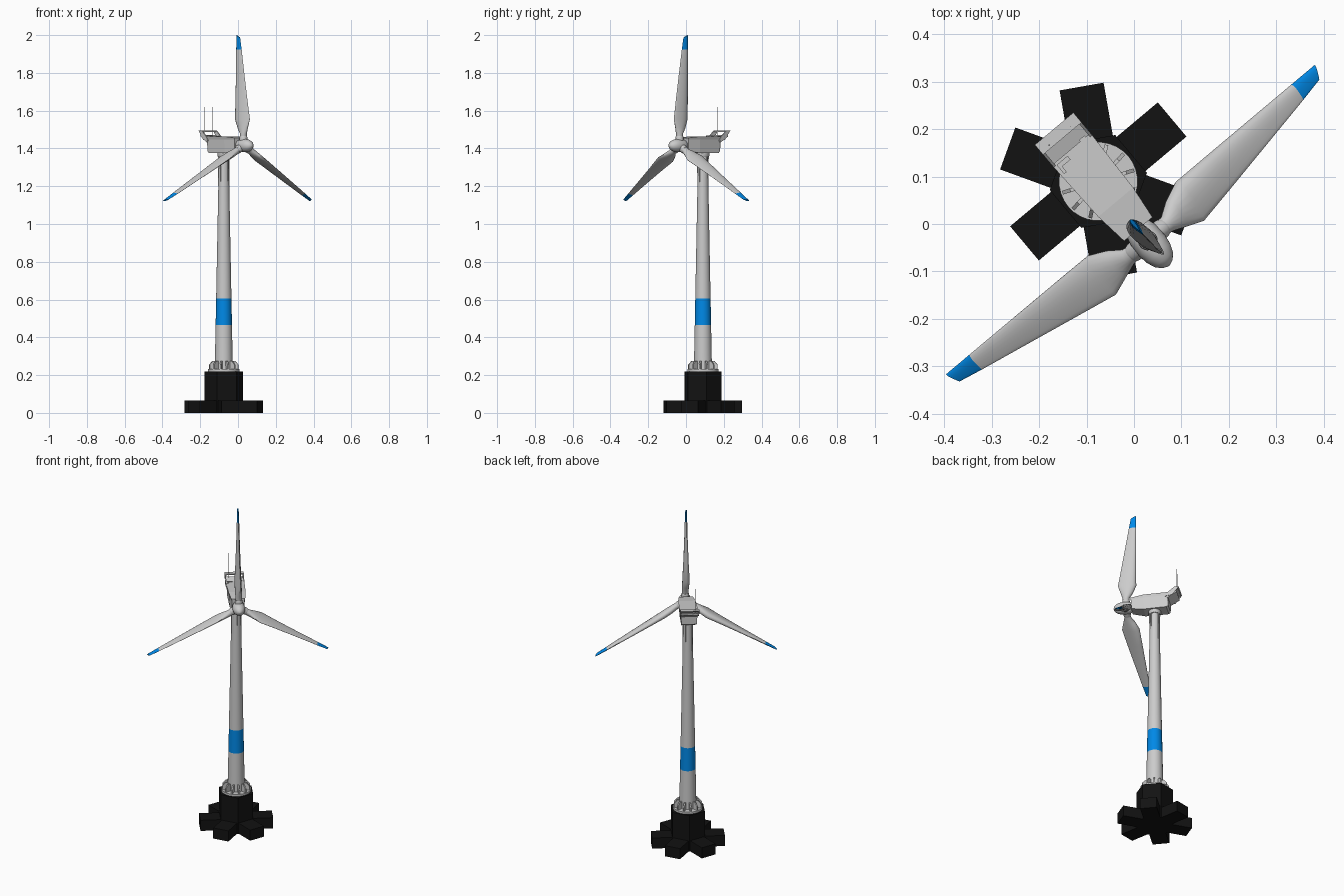
import bpy, bmesh
from math import sin, cos, pi, radians
from mathutils import Matrix, Vector

if "Cube" in bpy.data.objects:
    bpy.data.objects.remove(bpy.data.objects["Cube"])

# Local frame: +x points from nacelle to hub, y runs across; all is turned -50 degrees at the end
YAW = Matrix.Rotation(radians(-50), 4, 'Z')
TU = -0.117      # tower axis
HUB_Z = 1.415


def material(name, rgb):
    m = bpy.data.materials.new(name)
    m.diffuse_color = (*rgb, 1)
    m.use_nodes = True
    m.node_tree.nodes["Principled BSDF"].inputs["Base Color"].default_value = m.diffuse_color
    return m


BLUE = material("blue_paint", (0.0, 0.25, 0.8))
BLACK = material("black_base", (0.006, 0.006, 0.006))


def loft(name, rings, mat=None, smooth=35, place=Matrix()):
    """Skin a list of equal-sized point rings and cap both ends."""
    bm = bmesh.new()
    vr = [[bm.verts.new(p) for p in r] for r in rings]
    n = len(vr[0])
    for a, b in zip(vr, vr[1:]):
        for i in range(n):
            j = (i + 1) % n
            bm.faces.new((a[i], a[j], b[j], b[i]))
    bm.faces.new(vr[0][::-1])
    bm.faces.new(vr[-1])
    bmesh.ops.recalc_face_normals(bm, faces=bm.faces)
    bm.transform(YAW @ place)
    me = bpy.data.meshes.new(name)
    bm.to_mesh(me)
    bm.free()
    ob = bpy.data.objects.new(name, me)
    bpy.context.collection.objects.link(ob)
    if mat:
        me.materials.append(mat)
    if smooth:
        bpy.ops.object.select_all(action='DESELECT')
        ob.select_set(True)
        bpy.context.view_layer.objects.active = ob
        bpy.ops.object.shade_smooth_by_angle(angle=radians(smooth))
    return ob


def lathe(name, prof, mat=None, n=32, place=Matrix.Translation((TU, 0, 0)), start=0, smooth=35):
    rings = [[(r * cos(start + 2 * pi * i / n), r * sin(start + 2 * pi * i / n), z)
              for i in range(n)] for r, z in prof]
    return loft(name, rings, mat, smooth, place)


def prism(name, pts, y0, y1, mat=None, place=Matrix()):
    """Extrude an x-z outline from y0 to y1."""
    return loft(name, [[(x, y, z) for x, z in pts] for y in (y0, y1)], mat, 0, place)


def box(name, x0, x1, y0, y1, z0, z1, mat=None, place=Matrix()):
    return prism(name, [(x0, z0), (x1, z0), (x1, z1), (x0, z1)], y0, y1, mat, place)


def around(k, n, offset=0):
    return Matrix.Translation((TU, 0, 0)) @ Matrix.Rotation(2 * pi * k / n + offset, 4, 'Z')


# Foundation: hexagonal column with six arms
lathe("foundation_column", [(0.104, 0), (0.104, 0.22)], BLACK, 6, start=0, smooth=0)
for k in range(6):
    box("foundation_arm", 0.06, 0.203, -0.047, 0.047, 0, 0.065, BLACK, around(k, 6, pi / 6))

# Tower: flange, gussets, tapered tube with a blue band
lathe("tower_flange", [(0.083, 0.22), (0.083, 0.232)])
for k in range(12):
    prism("flange_gusset", [(0.04, 0.23), (0.079, 0.23), (0.079, 0.255), (0.062, 0.275), (0.04, 0.275)],
          -0.004, 0.004, place=around(k, 12, 0.13))


def tower_radius(z):
    return 0.048 - (z - 0.23) * 0.0195


def tower(name, z0, z1, mat=None):
    lathe(name, [(tower_radius(z0), z0), (tower_radius(z1), z1)], mat)


tower("tower_lower", 0.225, 0.465)
tower("tower_band", 0.465, 0.605, BLUE)
tower("tower_upper", 0.605, 1.37)
for k in range(8):
    prism("tower_head_rib", [(0.02, 1.17), (0.029, 1.17), (0.031, 1.365), (0.02, 1.365)],
          -0.002, 0.002, place=around(k, 8, 0.2))
lathe("yaw_collar", [(0.031, 1.355), (0.034, 1.36), (0.034, 1.385)])

# Nacelle body: cross-sections along its length (x, half width, bottom, top)
def nacelle_part(name, stations):
    loft(name, [[(x, -w * 0.9, b), (x, w * 0.9, b), (x, w, t), (x, -w, t)]
                for x, w, b, t in stations], smooth=0)


nacelle_part("nacelle_body", [(-0.2, 0.047, 1.385, 1.445), (-0.19, 0.048, 1.377, 1.447),
                              (-0.06, 0.046, 1.375, 1.447), (0.012, 0.036, 1.39, 1.447)])
nacelle_part("nacelle_roof", [(-0.206, 0.053, 1.446, 1.464), (-0.06, 0.048, 1.446, 1.464),
                              (0.014, 0.039, 1.446, 1.456)])

# Rear cooler: sloping floor, side cheeks and upper bar
prism("cooler_floor", [(-0.195, 1.43), (-0.195, 1.455), (-0.248, 1.472), (-0.25, 1.464)], -0.05, 0.05)
for s in (-1, 1):
    prism("cooler_cheek", [(-0.185, 1.44), (-0.2, 1.464), (-0.235, 1.494), (-0.262, 1.494), (-0.225, 1.446)],
          s * 0.05 - 0.003, s * 0.05 + 0.003)
prism("cooler_bar", [(-0.236, 1.486), (-0.258, 1.486), (-0.262, 1.494), (-0.235, 1.494)], -0.05, 0.05)

# Instrument masts
lathe("mast_main", [(0.002, 1.465), (0.0015, 1.62)], n=8, place=Matrix.Translation((-0.242, -0.03, 0)))
lathe("mast_thin", [(0.0008, 1.465), (0.0005, 1.62)], n=6, place=Matrix.Translation((-0.244, 0.03, 0)))

# Roof hatches
box("roof_hatch_long", -0.2, -0.19, -0.04, -0.015, 1.463, 1.468)
box("roof_hatch_side", -0.2, -0.175, -0.045, -0.038, 1.463, 1.468)
box("roof_hatch_small", -0.21, -0.198, 0.025, 0.04, 1.463, 1.467)

# Hub spinner, lathed along the rotor axis
AXIS = Matrix.Translation((0, 0, HUB_Z)) @ Matrix.Rotation(pi / 2, 4, 'Y')
lathe("hub_spinner", [(0.024, 0.005), (0.03, 0.015), (0.034, 0.03), (0.035, 0.06), (0.032, 0.08),
                      (0.025, 0.098), (0.014, 0.11), (0.002, 0.115)], place=AXIS)


# Blades: section rings (radius, back edge, front edge, thickness, sharpness, twist)
def section(r, back, front, thick, sharp, twist, slant=0.0):
    mid, half = (back + front) / 2, (front - back) / 2
    pts = []
    for i in range(20):
        t = 2 * pi * i / 20
        c = cos(t)
        x, y = half * c, thick / 2 * sin(t) * (1 - sharp * c)
        a = radians(twist)
        pts.append((mid + x * cos(a) - y * sin(a), x * sin(a) + y * cos(a), r - slant * (1 + c) / 2))
    return pts


TIP_START = section(0.51, -0.012, 0.029, 0.012, 0.5, 1)
BLADE = [section(0.045, 0.027, 0.063, 0.036, 0, 0),
         section(0.062, 0.026, 0.064, 0.036, 0, 2),
         section(0.095, 0.006, 0.075, 0.037, 0.2, 6),
         section(0.14, -0.012, 0.09, 0.034, 0.5, 8),
         section(0.24, -0.012, 0.0735, 0.026, 0.55, 5),
         section(0.37, -0.012, 0.052, 0.018, 0.55, 3),
         TIP_START]
TIP = [TIP_START, section(0.585, -0.012, 0.018, 0.007, 0.5, 0, 0.014)]
for k in range(3):
    turn = Matrix.Translation((0, 0, HUB_Z)) @ Matrix.Rotation(2 * pi * k / 3, 4, 'X')
    loft("blade", BLADE, place=turn, smooth=40)
    loft("blade_tip", TIP, BLUE, place=turn, smooth=40)
    lathe("blade_socket", [(0.021, 0.015), (0.021, 0.044), (0.019, 0.05)], n=24,
          place=turn @ Matrix.Translation((0.045, 0, 0)))
